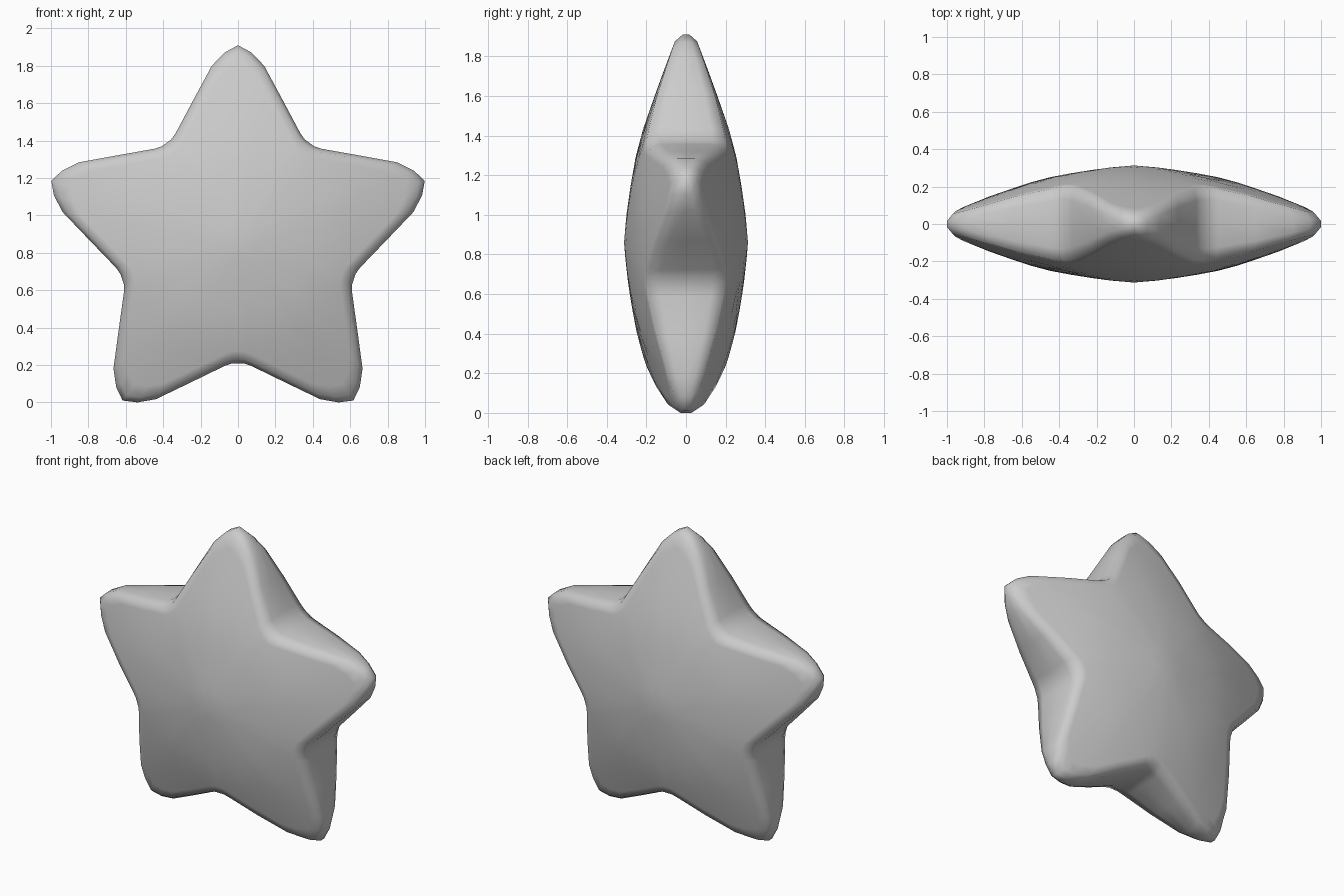
import bpy, bmesh
from math import sin, cos, pi, hypot

if "Cube" in bpy.data.objects:
    bpy.data.objects.remove(bpy.data.objects["Cube"])

CZ = 0.86  # height of the star's centre

# half of one arm's outline, tip to valley (u along the arm, v across)
HALF = [(1.05, 0), (1.012, .07), (.94, .14), (.76, .237), (.58, .333), (.545, .358), (.527, .383)]
ARM = HALF[:-1] + [HALF[-1]]
ARM = [(u, -v) for u, v in HALF[:0:-1]] + HALF[:-1]   # valley to just before the next valley

# puffed thickness as a function of distance from the centre
PUFF = [(0, .313), (.14, .301), (.28, .281), (.43, .255), (.57, .218), (.8, .138), (1.02, .055), (1.06, .03)]


def puff(r):
    for (r0, y0), (r1, y1) in zip(PUFF, PUFF[1:]):
        if r <= r1:
            return y0 + (y1 - y0) * (r - r0) / (r1 - r0)
    return PUFF[-1][1]


# full outline: five arms
outline = []
for k in range(5):
    a = pi / 2 + k * 2 * pi / 5
    for u, v in ARM:
        outline.append((u * cos(a) - v * sin(a), u * sin(a) + v * cos(a)))
n = len(outline)

bm = bmesh.new()


def ring(scale, side, wall=False):
    verts = []
    for x, z in outline:
        r = hypot(x, z)
        y = puff(r * scale)
        if wall:                       # top of the side wall, below the soft edge
            y = max(.018, .13 - (r - .65) * .28)
        verts.append(bm.verts.new((x * scale, side * y, z * scale + CZ)))
    return verts


# front dome, soft edge, side wall, soft edge, back dome
scales = [.14, .28, .42, .56, .7, .82, .9, .968]
rings = [ring(s, -1) for s in scales] + [ring(1, -1, True), ring(1, 0), ring(1, 1, True)]
rings += [ring(s, 1) for s in reversed(scales)]
for a, b in zip(rings, rings[1:]):
    for i in range(n):
        j = (i + 1) % n
        bm.faces.new((a[i], a[j], b[j], b[i]))
for loop, side in ((rings[0], -1), (rings[-1], 1)):
    c = bm.verts.new((0, side * PUFF[0][1], CZ))
    for i in range(n):
        bm.faces.new((c, loop[i], loop[(i + 1) % n]))

bmesh.ops.recalc_face_normals(bm, faces=bm.faces[:])
for f in bm.faces:
    f.smooth = True
mesh = bpy.data.meshes.new("puffy_star")
bm.to_mesh(mesh)
bm.free()
bpy.context.collection.objects.link(bpy.data.objects.new("puffy_star", mesh))
